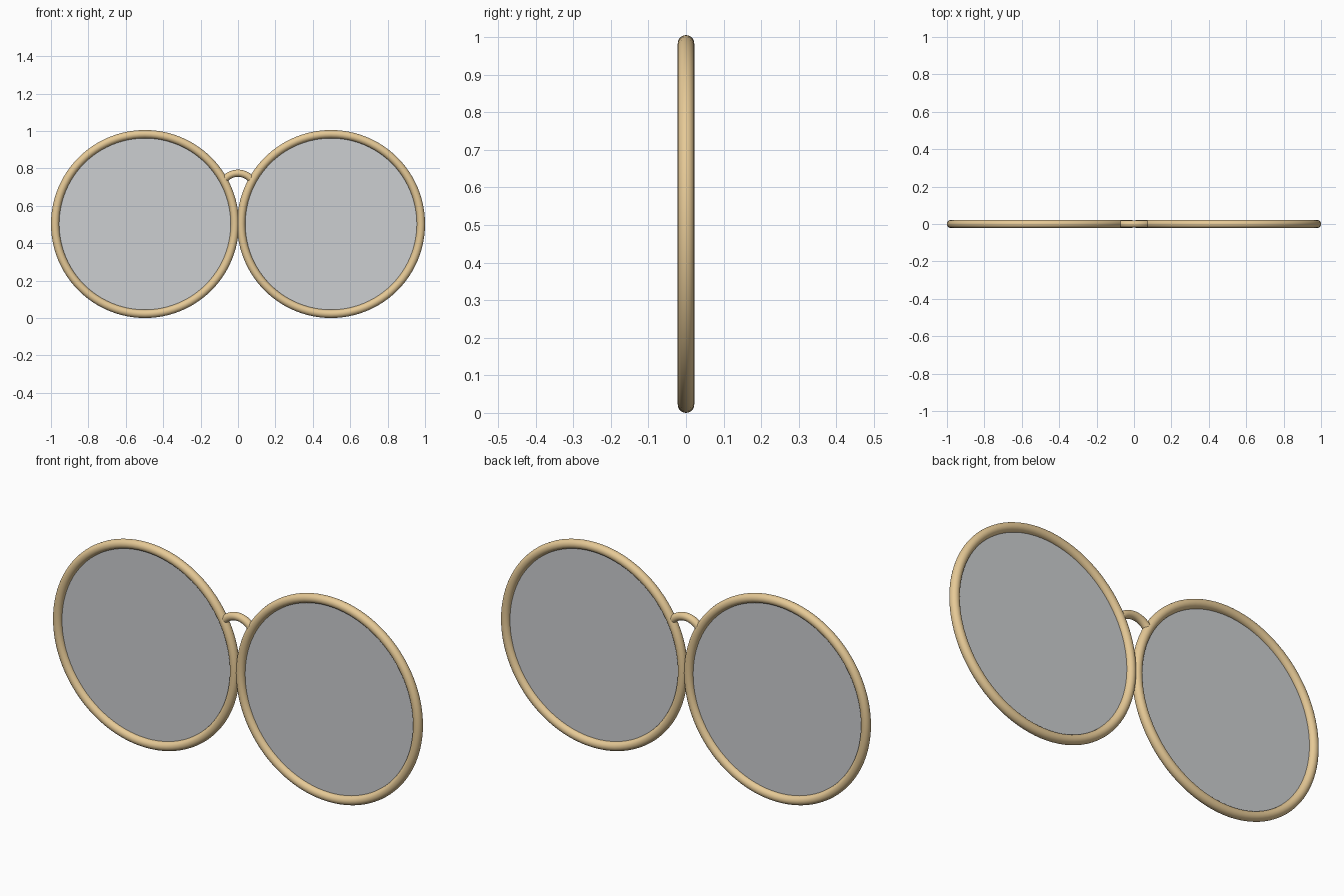
import bpy, bmesh, math

if "Cube" in bpy.data.objects:
    bpy.data.objects.remove(bpy.data.objects["Cube"])

RIM_X, RIM_Z = 0.4975, 0.5025   # rim centre
RIM_R, RIM_T = 0.4805, 0.022    # ring radius and tube radius


def material(name, rgba):
    m = bpy.data.materials.new(name)
    m.diffuse_color = rgba
    m.use_nodes = True
    m.node_tree.nodes["Principled BSDF"].inputs["Base Color"].default_value = m.diffuse_color
    return m


brass = material("pale brass", (0.79, 0.585, 0.305, 1.0))
glass = material("grey glass", (0.605, 0.625, 0.64, 1.0))


def add_object(name, bm, mat):
    bmesh.ops.recalc_face_normals(bm, faces=bm.faces)
    me = bpy.data.meshes.new(name)
    bm.to_mesh(me)
    bm.free()
    me.materials.append(mat)
    ob = bpy.data.objects.new(name, me)
    bpy.context.collection.objects.link(ob)
    return ob


def arc_tube(name, cx, cz, radius, tube, a0, a1, steps, sides, mat):
    """Round tube swept along an arc in the xz plane; a full turn closes."""
    closed = abs(a1 - a0 - 2 * math.pi) < 1e-6
    bm = bmesh.new()
    rings = []
    for i in range(steps if closed else steps + 1):
        a = a0 + (a1 - a0) * i / steps
        ring = []
        for j in range(sides):
            b = 2 * math.pi * j / sides
            r = radius + tube * math.cos(b)
            ring.append(bm.verts.new((cx + r * math.cos(a), tube * math.sin(b),
                                      cz + r * math.sin(a))))
        rings.append(ring)
    for i in range(steps):
        p, q = rings[i], rings[(i + 1) % len(rings)]
        for j in range(sides):
            k = (j + 1) % sides
            bm.faces.new((p[j], p[k], q[k], q[j])).smooth = True
    if not closed:
        bm.faces.new(rings[0])
        bm.faces.new(rings[-1])
    return add_object(name, bm, mat)


# Round rims with a flat lens in each
for side, x in (("left", -RIM_X), ("right", RIM_X)):
    arc_tube(side + "_rim", x, RIM_Z, RIM_R, RIM_T, 0, 2 * math.pi, 96, 20, brass)
    bm = bmesh.new()
    bmesh.ops.create_circle(bm, cap_ends=True, radius=RIM_R - 0.012, segments=96)
    lens = add_object(side + "_lens", bm, glass)
    lens.location = (x, 0, RIM_Z)
    lens.rotation_euler.x = math.pi / 2

# Arched nose bridge, its ends sunk into the rims
R = 0.094
half = math.asin(0.07 / R)
arc_tube("nose_bridge", 0, 0.774 - R, R, 0.019,
         math.pi / 2 - half, math.pi / 2 + half, 24, 16, brass)
